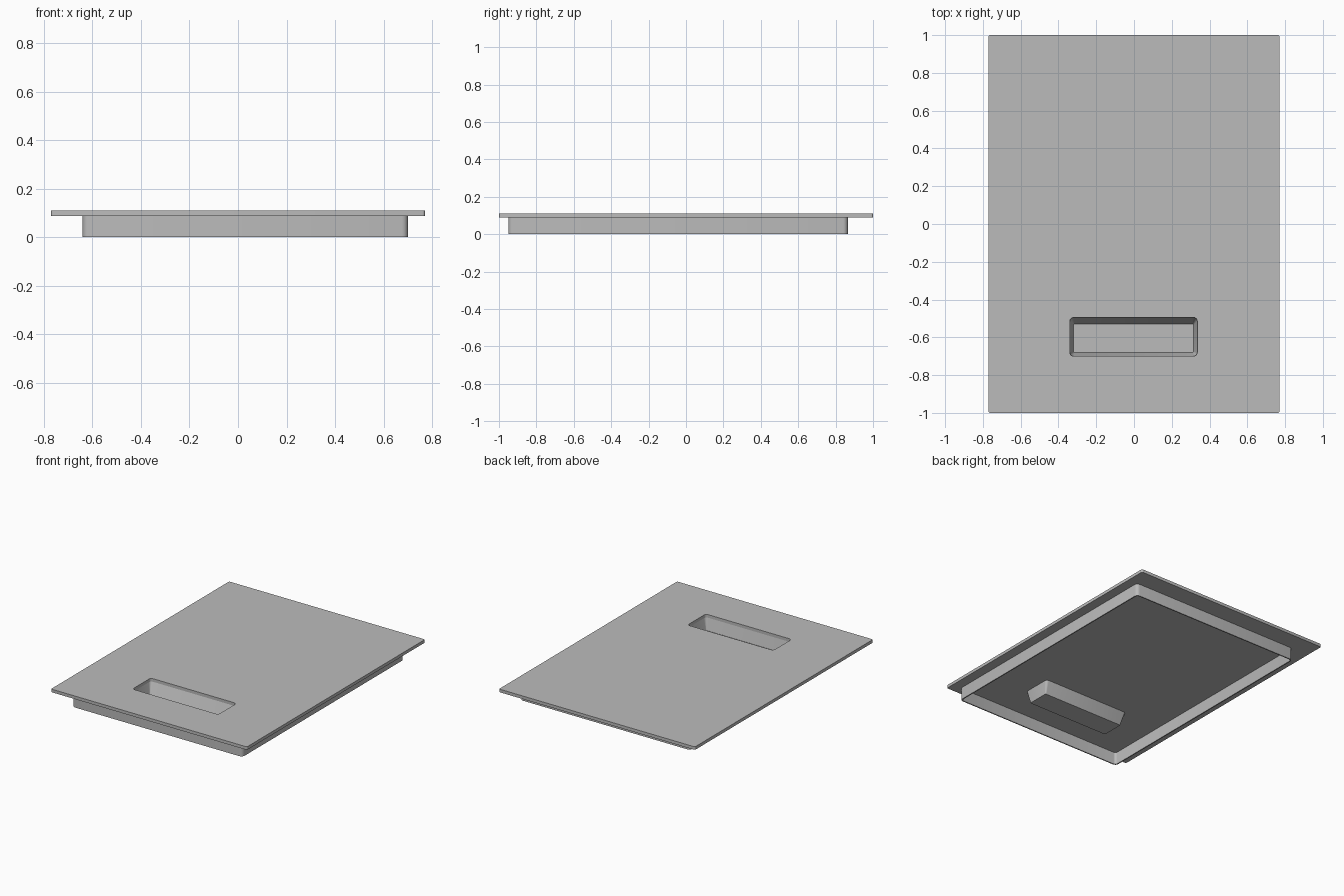
import bpy
import bmesh
from math import cos, sin, pi

cube = bpy.data.objects.get("Cube")
if cube:
    bpy.data.objects.remove(cube, do_unlink=True)

grey = bpy.data.materials.new("plain_grey")
grey.use_nodes = True
colour = (0.5, 0.5, 0.5, 1)
grey.diffuse_color = colour
grey.node_tree.nodes["Principled BSDF"].inputs["Base Color"].default_value = colour

CORNER_STEPS = 4


def ring(x0, x1, y0, y1, z, radius):
    """Rounded rectangle at one height, counter-clockwise."""
    centres = [(x1 - radius, y1 - radius), (x0 + radius, y1 - radius),
               (x0 + radius, y0 + radius), (x1 - radius, y0 + radius)]
    points = []
    for quarter, (cx, cy) in enumerate(centres):
        for step in range(CORNER_STEPS + 1):
            a = (quarter + step / CORNER_STEPS) * pi / 2
            points.append((cx + radius * cos(a), cy + radius * sin(a), z))
    return points


def loft(name, rings, closed):
    """Skin consecutive rings; closed joins last to first, otherwise cap both ends."""
    bm = bmesh.new()
    loops = [[bm.verts.new(p) for p in r] for r in rings]
    pairs = list(zip(loops, loops[1:]))
    if closed:
        pairs.append((loops[-1], loops[0]))
    else:
        bm.faces.new(loops[0])
        bm.faces.new(loops[-1])
    for a, b in pairs:
        for i in range(len(a)):
            j = (i + 1) % len(a)
            bm.faces.new((a[i], a[j], b[j], b[i]))
    bmesh.ops.recalc_face_normals(bm, faces=bm.faces[:])
    mesh = bpy.data.meshes.new(name)
    bm.to_mesh(mesh)
    bm.free()
    mesh.materials.append(grey)
    obj = bpy.data.objects.new(name, mesh)
    bpy.context.collection.objects.link(obj)
    bpy.ops.object.select_all(action="DESELECT")
    obj.select_set(True)
    bpy.context.view_layer.objects.active = obj
    bpy.ops.object.shade_smooth_by_angle()
    return obj


TOP, UNDER = 0.11, 0.088
WALL = 0.008

# Door panel with the opening for the handle
panel = (-0.77, 0.77, -1.0, 1.0)
opening = (-0.34, 0.335, -0.70, -0.495)
loft("door_panel", [ring(*panel, TOP, 0.01), ring(*panel, UNDER, 0.01),
                    ring(*opening, UNDER, 0.02), ring(*opening, TOP, 0.02)], True)

# Thin upright flange under the panel
x0, x1, y0, y1 = -0.64, 0.70, -0.95, 0.865
inside = (x0 + WALL, x1 - WALL, y0 + WALL, y1 - WALL)
loft("rear_flange", [ring(x0, x1, y0, y1, UNDER, 0.025), ring(x0, x1, y0, y1, 0, 0.025),
                     ring(*inside, 0, 0.017), ring(*inside, UNDER, 0.017)], True)

# Tapered handle pocket, open at the top
shell = 0.004
floor = (-0.32, 0.315, -0.68, -0.53)


def grow(box):
    return (box[0] - shell, box[1] + shell, box[2] - shell, box[3] + shell)


loft("handle_pocket", [ring(*floor, 0.006, 0.006), ring(*opening, UNDER, 0.02),
                       ring(*grow(opening), UNDER, 0.02),
                       ring(*grow(floor), 0.002, 0.008)], False)
